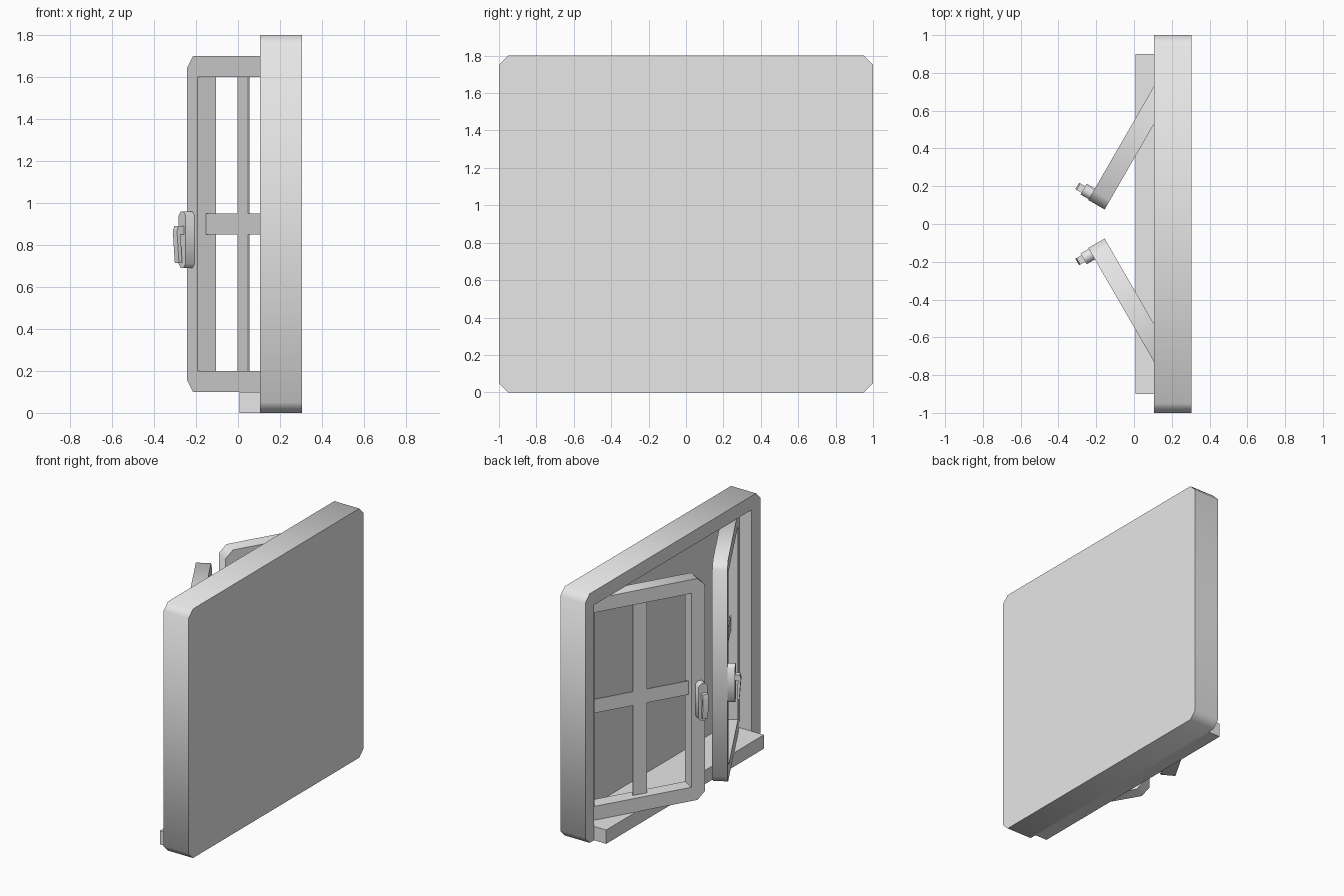
import bpy, bmesh, math
from mathutils import Vector

cube = bpy.data.objects.get("Cube")
if cube:
    bpy.data.objects.remove(cube, do_unlink=True)

grey = bpy.data.materials.new("light grey")
grey.use_nodes = True
grey.diffuse_color = (0.8, 0.8, 0.8, 1)
grey.node_tree.nodes["Principled BSDF"].inputs["Base Color"].default_value = (0.8, 0.8, 0.8, 1)

X, Y, Z = Vector((1, 0, 0)), Vector((0, 1, 0)), Vector((0, 0, 1))
ORIGIN = Vector((0, 0, 0))


def rect(u0, u1, v0, v1):
    return [(u0, v0), (u1, v0), (u1, v1), (u0, v1)]


def octagon(u0, u1, v0, v1, c):
    """Rectangle with cut corners, two points per corner."""
    return [(u0, v0 + c), (u0 + c, v0), (u1 - c, v0), (u1, v0 + c),
            (u1, v1 - c), (u1 - c, v1), (u0 + c, v1), (u0, v1 - c)]


def prism(name, outline, w0, w1, axes=(Y, Z, X), origin=ORIGIN, hole=None):
    """Extrude an outline from w0 to w1; a hole pairs each corner with two outline points."""
    u, v, w = axes
    bm = bmesh.new()

    def point(p):
        return bm.verts.new(origin + u * p[0] + v * p[1] + w * w0)

    outer = [point(p) for p in outline]
    if hole:
        inner = [point(p) for p in hole]
        for i in range(len(outer)):
            j = (i + 1) % len(outer)
            a, b = inner[i // 2], inner[j // 2]
            bm.faces.new([outer[i], outer[j], b] + ([a] if a != b else []))
    else:
        bm.faces.new(outer)
    moved = bmesh.ops.extrude_face_region(bm, geom=bm.faces[:], use_keep_orig=True)["geom"]
    bmesh.ops.translate(bm, vec=w * (w1 - w0),
                        verts=[g for g in moved if isinstance(g, bmesh.types.BMVert)])
    bmesh.ops.recalc_face_normals(bm, faces=bm.faces[:])
    mesh = bpy.data.meshes.new(name)
    bm.to_mesh(mesh)
    bm.free()
    mesh.materials.append(grey)
    mesh.shade_smooth()
    mesh.set_sharp_from_angle(angle=math.radians(50))
    obj = bpy.data.objects.new(name, mesh)
    bpy.context.collection.objects.link(obj)
    return obj


# Fixed surround, closed backing and sill
prism("window_frame", octagon(-1, 1, 0, 1.8, 0.05), 0.105, 0.3,
      hole=rect(-0.9, 0.9, 0.1, 1.7))
prism("backing_panel", octagon(-1, 1, 0, 1.8, 0.05), 0.3, 0.305)
prism("sill", rect(-0.9, 0.9, 0, 0.1), 0.008, 0.105)

# Two casements swung open by 30 degrees, measured from the free outer edge
for side, s in (("left", 1), ("right", -1)):
    along = Vector((0.5, 0.866 * s, 0))
    out = Vector((-0.866, 0.5 * s, 0))
    tip = Vector((-0.242, 0.127 * s, 0))
    face = dict(axes=(along, Z, out), origin=tip)
    prism(side + "_casement", octagon(0, 0.9, 0.1, 1.7, 0.055), -0.1, 0,
          hole=rect(0.1, 0.8, 0.2, 1.6), **face)

    # Glazing bars
    prism(side + "_upright_bar", rect(0.4, 0.5, 0.2, 1.6), -0.054, -0.046, **face)
    for part, u0, u1 in (("inner", 0.1, 0.4), ("outer", 0.5, 0.8)):
        prism(side + "_" + part + "_cross_bar", rect(u0, u1, 0.85, 0.95),
              -0.054, -0.046, **face)

    # Handle plate and hooked lever
    prism(side + "_handle_plate", octagon(0.005, 0.07, 0.69, 0.96, 0.02), 0, 0.05, **face)
    hook = [(0.05, 0.89), (0.08, 0.89), (0.088, 0.865), (0.077, 0.715),
            (0.06, 0.715), (0.068, 0.85), (0.05, 0.85)]
    prism(side + "_handle_lever", hook, 0.015, 0.055, axes=(out, Z, along), origin=tip)
